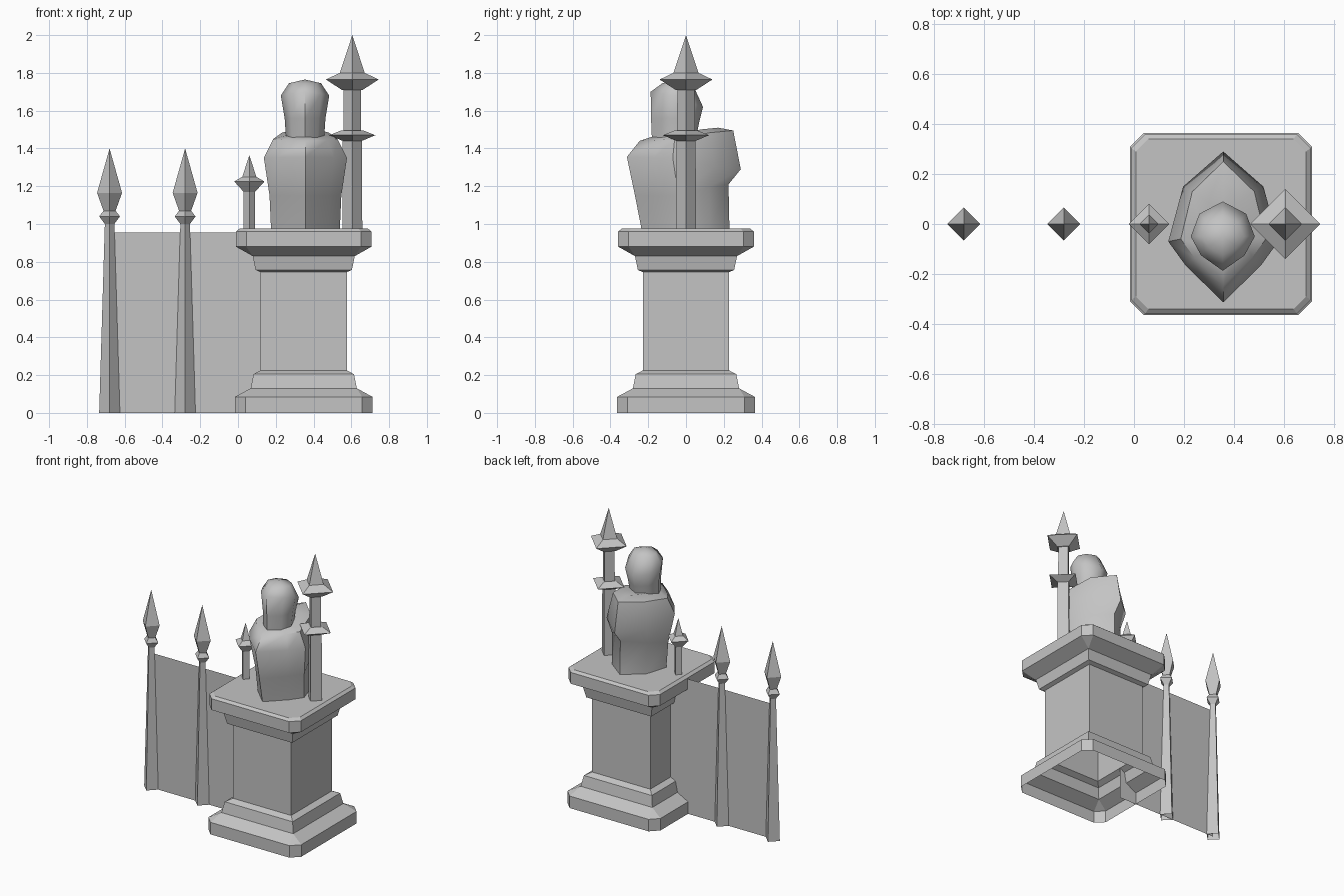
import bpy, bmesh, math
from mathutils import Vector

cube = bpy.data.objects.get("Cube")
if cube:
    bpy.data.objects.remove(cube, do_unlink=True)

stone = bpy.data.materials.new("grey stone")
stone.use_nodes = True
GREY = (0.55, 0.55, 0.55, 1)
stone.diffuse_color = GREY
stone.node_tree.nodes["Principled BSDF"].inputs["Base Color"].default_value = GREY


def loft(name, rings, location=(0, 0, 0), smooth=None, flat_top=False):
    """Skin equal-length rings; a one-point last ring closes to an apex."""
    bm = bmesh.new()
    loops = [[bm.verts.new(p) for p in ring] for ring in rings]
    for low, high in zip(loops, loops[1:]):
        n = len(low)
        for i in range(n):
            j = (i + 1) % n
            if len(high) == 1:
                bm.faces.new((low[i], low[j], high[0]))
            else:
                bm.faces.new((low[i], low[j], high[j], high[i]))
    if flat_top:
        bm.faces.new(loops[-1])
    bmesh.ops.remove_doubles(bm, verts=bm.verts, dist=0.0005)
    bmesh.ops.recalc_face_normals(bm, faces=bm.faces)
    mesh = bpy.data.meshes.new(name)
    bm.to_mesh(mesh)
    bm.free()
    mesh.materials.append(stone)
    obj = bpy.data.objects.new(name, mesh)
    obj.location = location
    bpy.context.collection.objects.link(obj)
    if smooth:
        bpy.ops.object.select_all(action='DESELECT')
        obj.select_set(True)
        bpy.context.view_layer.objects.active = obj
        bpy.ops.object.shade_smooth_by_angle(angle=math.radians(smooth))
    return obj


def block_ring(half, cut, z):
    """Square outline with its corners cut off."""
    a, b = half, half - cut
    return [(a, -b, z), (a, b, z), (b, a, z), (-b, a, z),
            (-a, b, z), (-a, -b, z), (-b, -a, z), (b, -a, z)]


def diamond_ring(r, z):
    if r == 0:
        return [(0, 0, z)]
    return [(r, 0, z), (0, r, z), (-r, 0, z), (0, -r, z)]


def figure_ring(half, front, back, mid, z_front, z_side, z_back, fy, by):
    """Eight-sided mirrored outline with its own front, side and back heights."""
    fs = (0.68 * half, mid + fy * (front - mid), (z_front + z_side) / 2)
    bs = (0.73 * half, mid + by * (back - mid), z_side + 0.75 * (z_back - z_side))
    right = [fs, (half, mid, z_side), bs]
    left = [(-x, y, z) for x, y, z in reversed(right)]
    return [(0, front, z_front)] + right + [(0, back, z_back)] + left


# Pedestal: open underneath, with moulded base and cap (half width, corner cut, height)
pedestal = [(0.364, 0.055, 0), (0.364, 0.055, 0.085), (0.281, 0, 0.13),
            (0.266, 0, 0.205), (0.228, 0, 0.225), (0.228, 0, 0.745),
            (0.255, 0, 0.757), (0.27, 0, 0.83), (0.359, 0.055, 0.88),
            (0.359, 0.055, 0.96), (0.34, 0.05, 0.975)]
loft("pedestal", [block_ring(*p) for p in pedestal], (0.348, 0, 0), flat_top=True)

# Fence posts with collars and spear heads (radius, height)
post = [(0.055, 0), (0.025, 1.0), (0.055, 1.04), (0.032, 1.07), (0.066, 1.165), (0, 1.4)]
for side, x in (("outer", -0.68), ("inner", -0.28)):
    loft(side + "_fence_post", [diamond_ring(*p) for p in post], (x, 0, 0))

# Fence panel: a thin sheet running into the pedestal
bm = bmesh.new()
bm.faces.new([bm.verts.new(p) for p in
              ((-0.68, 0, 0), (0.12, 0, 0), (0.12, 0, 0.955), (-0.68, 0, 0.955))])
panel_mesh = bpy.data.meshes.new("fence_panel")
bm.to_mesh(panel_mesh)
bm.free()
panel_mesh.materials.append(stone)
bpy.context.collection.objects.link(bpy.data.objects.new("fence_panel", panel_mesh))

# Small and tall finials standing on the cap
small = [(0.03, 0.97), (0.03, 1.17), (0.08, 1.225), (0.037, 1.25), (0, 1.365)]
loft("small_finial", [diamond_ring(*p) for p in small], (0.06, 0, 0))

tall = [(0.053, 0.97), (0.051, 1.44), (0.122, 1.47), (0.06, 1.495), (0.047, 1.495),
        (0.046, 1.71), (0.055, 1.71), (0.14, 1.765), (0.066, 1.8), (0, 2.0)]
loft("tall_finial", [diamond_ring(*p) for p in tall], (0.605, 0, 0))

# Cloaked body: half width, front, back, middle, then front, side and back heights
body = [(0.182, -0.235, 0.23, -0.03, 0.97, 0.97, 0.97),
        (0.19, -0.27, 0.225, -0.04, 1.15, 1.15, 1.21),
        (0.22, -0.313, 0.29, -0.07, 1.355, 1.35, 1.29),
        (0.17, -0.245, 0.25, -0.06, 1.44, 1.45, 1.495),
        (0.08, -0.17, 0.17, -0.05, 1.465, 1.475, 1.51)]
rings = [figure_ring(*p, 0.4, 0.61) for p in body] + [[(0, 0, 1.475)]]
loft("cloaked_body", rings, (0.357, 0, 0), smooth=42)

# Hooded head
head = [(0.1, -0.18, 0.05, -0.06, 1.44, 1.44, 1.44),
        (0.108, -0.185, 0.07, -0.05, 1.56, 1.56, 1.54),
        (0.128, -0.187, 0.09, -0.05, 1.7, 1.68, 1.62),
        (0.085, -0.125, 0.035, -0.05, 1.745, 1.745, 1.74)]
rings = [figure_ring(*p, 0.55, 0.65) for p in head] + [[(0, -0.05, 1.765)]]
loft("hooded_head", rings, (0.355, 0, 0), smooth=60)
